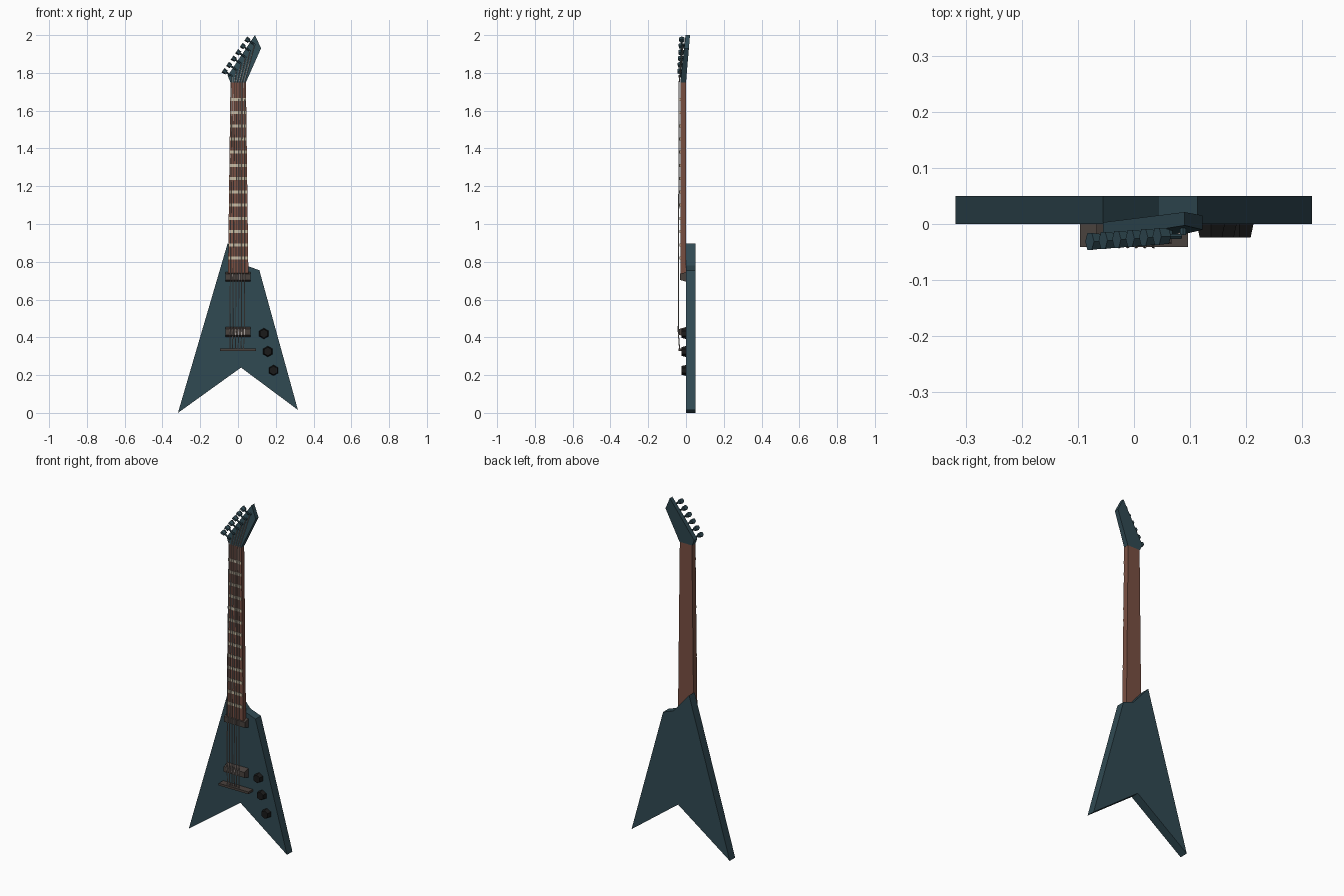
import bpy, bmesh, math
from mathutils import Vector, Matrix

if "Cube" in bpy.data.objects:
    bpy.data.objects.remove(bpy.data.objects["Cube"])


def mat(name, rgb):
    m = bpy.data.materials.new(name)
    m.diffuse_color = (*rgb, 1)
    m.use_nodes = True
    m.node_tree.nodes["Principled BSDF"].inputs["Base Color"].default_value = m.diffuse_color
    return m


TEAL = mat("dark teal paint", (0.030, 0.068, 0.086))
WOOD = mat("red brown wood", (0.19, 0.078, 0.054))
BONE = mat("cream fret", (0.60, 0.52, 0.36))
STEEL = mat("string steel", (0.40, 0.36, 0.34))
METAL = mat("dark brown metal", (0.068, 0.054, 0.048))
BLACK = mat("black plastic", (0.010, 0.010, 0.010))


def finish(name, bm, material):
    bmesh.ops.recalc_face_normals(bm, faces=bm.faces)
    me = bpy.data.meshes.new(name)
    bm.to_mesh(me)
    bm.free()
    me.materials.append(material)
    ob = bpy.data.objects.new(name, me)
    bpy.context.collection.objects.link(ob)
    return ob


def loft(name, front, back, material):
    """Solid between two matching outlines of 3D points."""
    bm = bmesh.new()
    f = [bm.verts.new(p) for p in front]
    b = [bm.verts.new(p) for p in back]
    bm.faces.new(f)
    bm.faces.new(b[::-1])
    for i in range(len(f)):
        j = (i + 1) % len(f)
        bm.faces.new((f[i], b[i], b[j], f[j]))
    return finish(name, bm, material)


def slab(name, x0, x1, z0, z1, yf, yb, material, inset=0.0):
    """Box whose front face can be inset in height."""
    def rect(y, d):
        return [(x0, y, z0 + d), (x1, y, z0 + d), (x1, y, z1 - d), (x0, y, z1 - d)]
    return loft(name, rect(yf, inset), rect(yb, 0), material)


def rod(bm, p, q, r0, r1, n, scale_y=1.0):
    """n-sided rod from p to q, added to bm."""
    p, q = Vector(p), Vector(q)
    d = q - p
    m = Matrix.Translation((p + q) / 2) @ d.to_track_quat('Z', 'Y').to_matrix().to_4x4()
    if scale_y != 1.0:
        mid = (p + q) / 2
        s = Matrix.Diagonal((1, scale_y, 1, 1))
        m = Matrix.Translation(mid) @ s @ Matrix.Translation(-mid) @ m
    bmesh.ops.create_cone(bm, cap_ends=True, segments=n, radius1=r0, radius2=r1,
                          depth=d.length, matrix=m)


# V-shaped body
outline = [(-0.318, 0.0), (0.016, 0.24), (0.317, 0.016), (0.113, 0.755),
           (0.045, 0.78), (-0.055, 0.897)]
loft("body", [(x, 0, z) for x, z in outline], [(x, 0.05, z) for x, z in outline], TEAL)

# Neck, tapering towards the head
loft("neck",
     [(-0.053, -0.03, 0.74), (0.055, -0.03, 0.74), (0.042, -0.03, 1.75), (-0.04, -0.03, 1.75)],
     [(-0.05, 0, 0.73), (0.052, 0, 0.73), (0.04, 0, 1.75), (-0.038, 0, 1.75)], WOOD)

# Frets, evenly spaced
for i in range(13):
    z = 0.82 + 0.07 * i
    w = 0.052 - 0.011 * (z - 0.74)
    slab(f"fret_{i + 1}", -w + 0.002, w, z - 0.008, z + 0.008, -0.034, -0.029, BONE)


# Headstock, leaning back
def head_front(z):
    return -0.03 + (z - 1.75) * 0.11


head = [(-0.04, 1.75), (0.042, 1.75), (0.122, 1.93), (0.09, 2.0), (-0.055, 1.785)]
loft("headstock", [(x, head_front(z), z) for x, z in head],
     [(x, (z - 1.75) * 0.085, z) for x, z in head], TEAL)

# Tuning pegs: stem, button and post along the slanted edge; strings run to the posts
out = Vector((-0.83, 0, 0.56))
pegs, strings = bmesh.new(), bmesh.new()
for i in range(6):
    t = i / 5
    c = Vector((-0.070 + 0.120 * t, -0.031 + 0.009 * t, 1.808 + 0.167 * t))
    post = c - out * 0.045
    post.y = head_front(post.z)
    rod(pegs, c - out * 0.040, c, 0.005, 0.005, 6)
    rod(pegs, c - out * 0.011, c + out * 0.011, 0.012, 0.014, 6, 1.25)
    rod(pegs, post + Vector((0, 0.004, 0)), post - Vector((0, 0.012, 0)), 0.006, 0.006, 6)
    path = [(-0.043 + 0.072 * t, -0.034, 0.337), (-0.043 + 0.078 * t, -0.041, 0.43),
            (-0.033 + 0.066 * t, -0.036, 1.75), tuple(post - Vector((0, 0.008, 0)))]
    for a, b in zip(path, path[1:]):
        rod(strings, a, b, 0.0028, 0.0028, 4)
finish("tuning_pegs", pegs, TEAL)
finish("strings", strings, STEEL)

# Pickup, bridge and tailpiece
slab("pickup", -0.067, 0.067, 0.695, 0.745, -0.033, 0.0, METAL, 0.009)
slab("bridge", -0.067, 0.067, 0.402, 0.455, -0.036, 0.0, METAL, 0.011)
slab("tailpiece", -0.096, 0.096, 0.327, 0.340, -0.041, 0.0, METAL)

# Control knobs
for i, (x, z) in enumerate([(0.137, 0.42), (0.158, 0.325), (0.188, 0.225)]):
    bm = bmesh.new()
    rod(bm, (x, 0.001, z), (x, -0.024, z), 0.029, 0.023, 6)
    finish(f"control_knob_{i + 1}", bm, BLACK)
